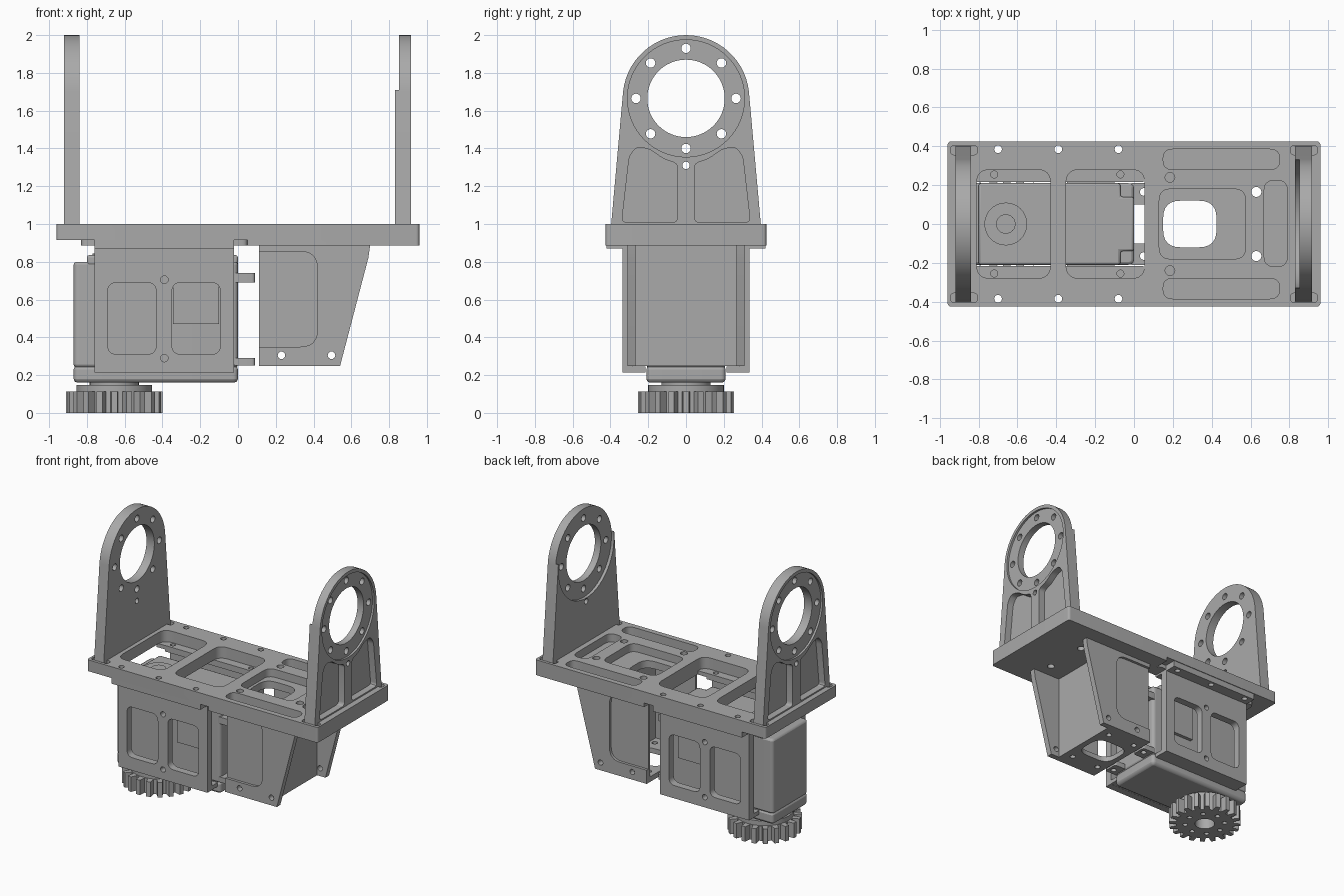
import bpy, bmesh, math
from mathutils import Vector

if "Cube" in bpy.data.objects:
    bpy.data.objects.remove(bpy.data.objects["Cube"], do_unlink=True)

grey = bpy.data.materials.new("machined_grey")
grey.use_nodes = True
COLOUR = (0.4, 0.4, 0.4, 1)
grey.diffuse_color = COLOUR
grey.node_tree.nodes["Principled BSDF"].inputs["Base Color"].default_value = COLOUR
parts = []


def circle(a, b, r, n=32):
    return [(a + r * math.cos(2 * math.pi * i / n), b + r * math.sin(2 * math.pi * i / n))
            for i in range(n)]


def fillet(points, r, n=6):
    """Round every corner of a polygon."""
    out = []
    pts = [Vector(p) for p in points]
    for i, p in enumerate(pts):
        a = p + (pts[i - 1] - p).normalized() * r
        b = p + (pts[(i + 1) % len(pts)] - p).normalized() * r
        for k in range(n + 1):
            t = k / n
            out.append(tuple(a * (1 - t) ** 2 + p * 2 * t * (1 - t) + b * t * t))
    return out


def rect(a0, a1, b0, b1, r=0):
    pts = [(a0, b0), (a1, b0), (a1, b1), (a0, b1)]
    return fillet(pts, r) if r else pts


def prism(name, outline, t0, t1, axis="z"):
    """Extrude a flat outline along an axis."""
    place = {"x": lambda a, b, t: (t, a, b),
             "y": lambda a, b, t: (a, t, b),
             "z": lambda a, b, t: (a, b, t)}[axis]
    bm = bmesh.new()
    rings = [[bm.verts.new(place(a, b, t)) for a, b in outline] for t in (t0, t1)]
    n = len(outline)
    for ring in rings:
        bm.faces.new(ring)
    for i in range(n):
        j = (i + 1) % n
        bm.faces.new((rings[0][i], rings[0][j], rings[1][j], rings[1][i]))
    bmesh.ops.recalc_face_normals(bm, faces=bm.faces[:])
    mesh = bpy.data.meshes.new(name)
    bm.to_mesh(mesh)
    bm.free()
    mesh.materials.append(grey)
    obj = bpy.data.objects.new(name, mesh)
    bpy.context.collection.objects.link(obj)
    parts.append(obj)
    return obj


def cut(obj, *cutters):
    """Subtract (outline, t0, t1, axis) prisms and bake the result."""
    tools = [prism("cutter", *c) for c in cutters]
    for tool in tools:
        mod = obj.modifiers.new("cut", "BOOLEAN")
        mod.operation, mod.solver, mod.object = "DIFFERENCE", "EXACT", tool
    graph = bpy.context.evaluated_depsgraph_get()
    graph.update()
    baked = bpy.data.meshes.new_from_object(obj.evaluated_get(graph))
    obj.modifiers.clear()
    obj.data = baked
    for tool in tools:
        parts.remove(tool)
        bpy.data.objects.remove(tool, do_unlink=True)
    return obj


def bevel(obj, width):
    mod = obj.modifiers.new("soft_edges", "BEVEL")
    mod.width, mod.segments = width, 2
    return obj


SIDES = (-1, 1)

# Base plate, thinner over the motor cradle
plate = prism("base_plate", rect(-0.96, 0.96, -0.425, 0.425, 0.02), 0.885, 1.0)
holes = [(rect(-1.1, 0.05, -0.6, 0.6), 0.8, 0.915, "z"),
         (rect(-0.81, -0.43, -0.28, 0.28, 0.07), 0.8, 1.1, "z"),
         (rect(-0.35, 0.055, -0.28, 0.28, 0.07), 0.8, 1.1, "z"),
         (rect(0.13, 0.575, -0.18, 0.18, 0.06), 0.94, 1.1, "z"),
         (rect(0.15, 0.425, -0.12, 0.12, 0.09), 0.8, 1.1, "z"),
         (rect(0.67, 0.79, -0.22, 0.225, 0.055), 0.94, 1.1, "z")]
for s in SIDES:
    y0, y1 = sorted((s * 0.28, s * 0.385))
    holes.append((rect(0.15, 0.75, y0, y1, 0.05), 0.94, 1.1, "z"))
    holes.append((circle(0.185, s * 0.24, 0.025, 16), 0.95, 1.1, "z"))
    holes.append((circle(0.63, s * 0.165, 0.026, 16), 0.8, 1.1, "z"))
    for x in (-0.7, -0.39, -0.08):
        holes.append((circle(x, s * 0.385, 0.02, 16), 0.8, 1.1, "z"))
    for x in (-0.875, 0.875):
        holes.append((rect(x - 0.07, x + 0.07, s * 0.38 - 0.024, s * 0.38 + 0.024, 0.022),
                      0.96, 1.1, "z"))
cut(plate, *holes)

# Uprights with bearing rings
CZ, R = 1.665, 0.335
arc = [(R * math.cos(math.radians(a)), CZ + R * math.sin(math.radians(a)))
       for a in range(6, 175, 6)]
profile = [(0.40, 0.955)] + arc + [(-0.40, 0.955)]
pocket = [(0.045, 1.01), (0.34, 1.01), (0.30, 1.36), (0.26, 1.41), (0.19, 1.395),
          (0.12, 1.345), (0.045, 1.32)]
for s, name in ((-1, "right_upright"), (1, "left_upright")):
    inner, outer = (0.83, 0.917) if s > 0 else (0.84, 0.92)
    upright = prism(name, profile, s * inner, s * outer, "x")
    holes = [(circle(0, CZ, 0.31, 64), s * (outer - 0.015), s * 1.1, "x"),
             (circle(0, CZ, 0.205, 64), s * 0.7, s * 1.1, "x"),
             (circle(0, 1.31, 0.02, 16), s * 0.7, s * 1.1, "x")]
    for i in range(8):
        a = i * math.pi / 4
        holes.append((circle(0.265 * math.cos(a), CZ + 0.265 * math.sin(a), 0.025, 16),
                      s * 0.7, s * 1.1, "x"))
    for m in SIDES:
        outline = fillet([(m * y, z) for y, z in pocket], 0.025, 4)
        holes.append((outline, s * (outer - 0.05), s * 1.1, "x"))
    if s > 0:
        holes.append((circle(0, CZ, 0.33, 64), 0.7, 0.852, "x"))
        holes.append((rect(-0.5, 0.5, 1.71, 2.2), 0.7, 0.852, "x"))
    cut(upright, *holes)

# Motor cradle: flange, side walls and floor
opening = rect(-0.9, 0.1, -0.215, 0.215)
flange = prism("cradle_flange", rect(-0.76, -0.02, -0.42, 0.42), 0.87, 0.915)
tabs = prism("cradle_tabs", rect(-0.83, 0.05, -0.33, 0.33, 0.03), 0.885, 0.914)
floor = prism("cradle_floor", rect(-0.76, -0.02, -0.33, 0.33), 0.215, 0.245)
cut(floor, (opening, 0, 0.5, "z"))
for obj in (flange, tabs):
    cuts = [(opening, 0.7, 1.1, "z")]
    for s in SIDES:
        for x in (-0.72, -0.07):
            cuts.append((circle(x, s * 0.255, 0.018, 16), 0.7, 1.1, "z"))
        for x in (-0.7, -0.39, -0.08):
            cuts.append((circle(x, s * 0.385, 0.02, 16), 0.7, 1.1, "z"))
    cut(obj, *cuts)
for s, name in ((-1, "front_cradle_wall"), (1, "back_cradle_wall")):
    wall = prism(name, rect(-0.76, -0.02, 0.214, 0.872), s * 0.28, s * 0.335, "y")
    cut(wall, *[(rect(x, x + 0.257, 0.31, 0.69, 0.05), s * 0.1, s * 0.5, "y")
                for x in (-0.69, -0.35)],
        *[(circle(-0.39, z, 0.02, 16), s * 0.1, s * 0.5, "y") for z in (0.29, 0.705)])

# Motor body
body = prism("motor_body", rect(-0.87, 0.0, -0.21, 0.21, 0.03), 0.24, 0.80)
bevel(body, 0.015)
cap = prism("motor_cap", [(-0.8, -0.21), (-0.07, -0.21), (-0.07, -0.14), (0, -0.14),
                          (0, 0.14), (-0.07, 0.14), (-0.07, 0.21), (-0.8, 0.21)], 0.78, 0.835)
bevel(cap, 0.012)
base = prism("motor_base", rect(-0.87, 0.0, -0.21, 0.21, 0.03), 0.16, 0.25)
bevel(base, 0.02)
prism("motor_rear_boss", circle(-0.66, 0, 0.11, 40), 0.82, 0.845)
prism("motor_rear_pin", circle(-0.66, 0, 0.05, 24), 0.84, 0.855)
for s in SIDES:
    prism("motor_side_block", rect(-0.345, -0.1, 0.47, 0.75), s * 0.2, s * 0.235, "y")
    y0, y1 = sorted((s * 0.10, s * 0.21))
    for z0, z1 in ((0.25, 0.29), (0.69, 0.74)):
        lug = prism("motor_lug", rect(-0.03, 0.09, y0, y1, 0.02), z0, z1)
        cut(lug, (circle(0.05, s * 0.165, 0.02, 16), 0, 1, "z"))

# Output horn, collar and spur gear
GX, TEETH = -0.655, 20
prism("output_horn", circle(GX, 0, 0.13, 40), 0.14, 0.17)
prism("gear_collar", circle(GX, 0, 0.2, 48), 0.1, 0.147)
teeth = []
for i in range(TEETH):
    for offset, r in ((-0.32, 0.205), (-0.2, 0.255), (0.2, 0.255), (0.32, 0.205)):
        a = 2 * math.pi * (i + offset) / TEETH
        teeth.append((GX + r * math.cos(a), r * math.sin(a)))
gear = prism("spur_gear", teeth, 0, 0.112)
cut(gear, (circle(GX, 0, 0.07, 32), -0.1, 0.08, "z"),
    *[(circle(GX + 0.14 * math.cos(i * math.pi / 4), 0.14 * math.sin(i * math.pi / 4),
              0.018, 12), -0.1, 0.07, "z") for i in range(8)])

# Sloped bracket: side walls, upright panel and floor
side = [(0.11, 0.247), (0.54, 0.247), (0.69, 0.82), (0.70, 0.89), (0.11, 0.89)]
window = [(-0.1, 0.35), (0.42, 0.35), (0.42, 0.855), (-0.1, 0.855)]
for s, name in ((-1, "front_bracket_wall"), (1, "back_bracket_wall")):
    wall = prism(name, side, s * 0.268, s * 0.31, "y")
    cut(wall, (fillet(window, 0.09), s * 0.29, s * 0.5, "y"),
        *[(circle(x, 0.305, 0.02, 16), s * 0.1, s * 0.5, "y") for x in (0.23, 0.495)])
prism("bracket_panel", rect(-0.27, 0.27, 0.247, 0.888), 0.44, 0.47, "x")
bracket_floor = prism("bracket_floor", rect(0.11, 0.45, -0.27, 0.27), 0.247, 0.285)
cut(bracket_floor, (rect(0.15, 0.425, -0.12, 0.12, 0.09), 0, 0.5, "z"),
    *[(circle(x, s * 0.2, 0.02, 16), 0, 0.5, "z") for x in (0.17, 0.4) for s in SIDES])

# Smooth the round surfaces, keep machined edges sharp
bpy.ops.object.select_all(action="DESELECT")
for obj in parts:
    obj.select_set(True)
bpy.context.view_layer.objects.active = plate
bpy.ops.object.shade_smooth_by_angle(angle=math.radians(25))
